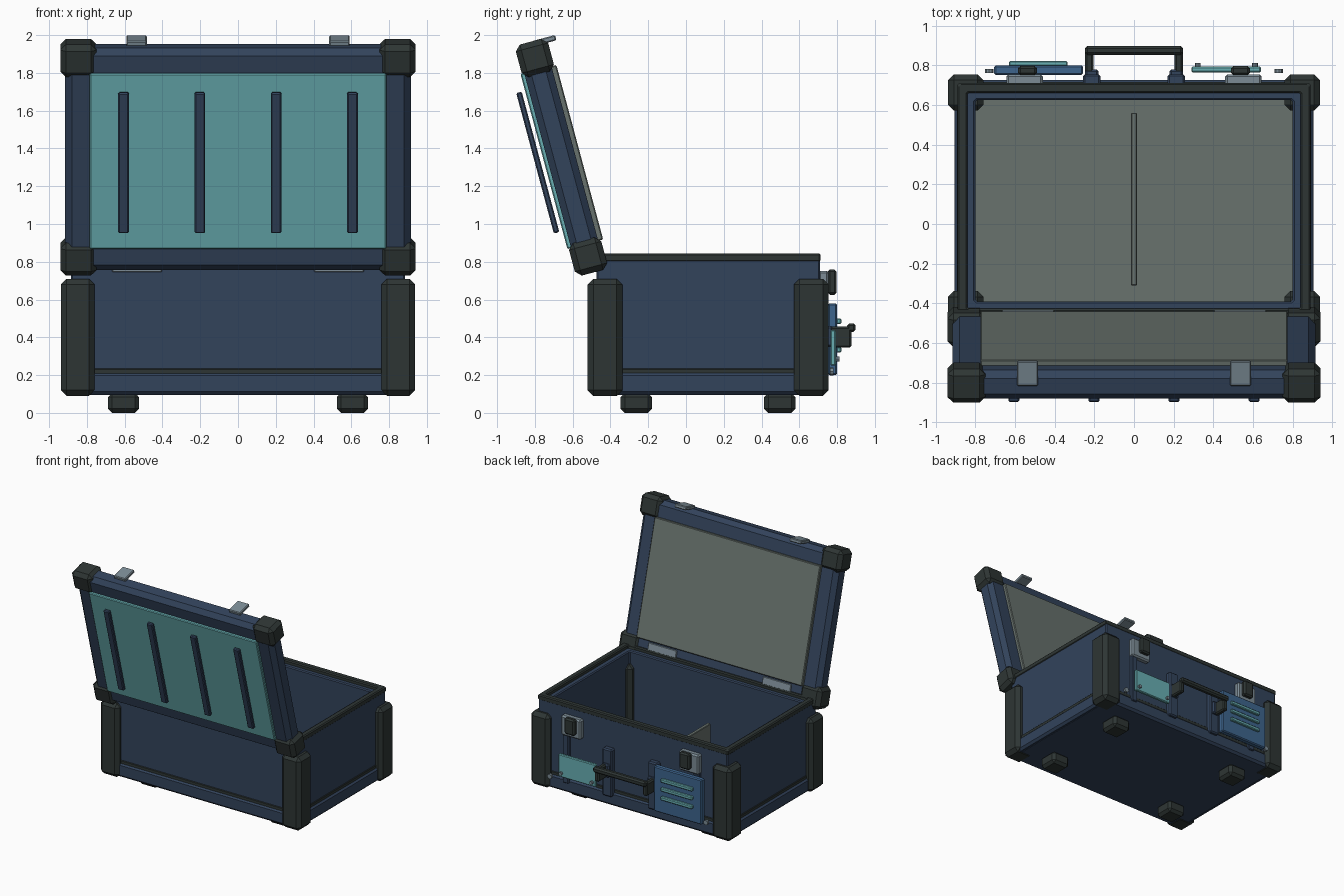
import bpy, bmesh, math
from mathutils import Matrix, Vector

if "Cube" in bpy.data.objects:
    bpy.data.objects.remove(bpy.data.objects["Cube"])


def material(name, r, g, b):
    m = bpy.data.materials.new(name)
    m.diffuse_color = (r, g, b, 1)
    m.use_nodes = True
    m.node_tree.nodes["Principled BSDF"].inputs["Base Color"].default_value = m.diffuse_color
    return m


NAVY = material("navy", 0.032, 0.056, 0.105)
DARK = material("dark_rubber", 0.027, 0.036, 0.034)
TEAL = material("teal", 0.14, 0.43, 0.45)
LINING = material("lining", 0.14, 0.17, 0.155)
BLUE = material("panel_blue", 0.048, 0.13, 0.27)
METAL = material("metal", 0.20, 0.26, 0.30)

YC = 0.117                                             # centre of the base in y
LID = Matrix.Rotation(math.radians(105), 4, 'X')       # lid space: x, along lid, outward


def finish(name, bm, mat, matrix=None):
    bmesh.ops.recalc_face_normals(bm, faces=bm.faces)
    mesh = bpy.data.meshes.new(name)
    bm.to_mesh(mesh)
    bm.free()
    mesh.materials.append(mat)
    ob = bpy.data.objects.new(name, mesh)
    bpy.context.collection.objects.link(ob)
    if matrix is not None:
        ob.matrix_world = matrix
    return ob


def box(name, xr, yr, zr, mat, bevel=0.006, matrix=None):
    """Chamfered box given by its ranges."""
    bm = bmesh.new()
    size = Vector([r[1] - r[0] for r in (xr, yr, zr)])
    mid = Vector([(r[1] + r[0]) / 2 for r in (xr, yr, zr)])
    bmesh.ops.create_cube(bm, size=1,
                          matrix=Matrix.Translation(mid) @ Matrix.Diagonal((*size, 1)))
    if bevel:
        bmesh.ops.bevel(bm, geom=bm.edges[:], offset=min(bevel, min(size) * 0.4),
                        segments=1, affect='EDGES')
    return finish(name, bm, mat, matrix)


def ring(name, hx, hy, wall, z0, z1, mat, bevel=0.008):
    """Rectangular open frame centred on the base."""
    bm = bmesh.new()
    loops = []
    for inset, z in ((0, z0), (0, z1), (wall, z1), (wall, z0)):
        a, b = hx - inset, hy - inset
        loops.append([bm.verts.new((sx * a, YC + sy * b, z))
                      for sx, sy in ((-1, -1), (1, -1), (1, 1), (-1, 1))])
    for i in range(4):
        p, q = loops[i], loops[(i + 1) % 4]
        for j in range(4):
            k = (j + 1) % 4
            bm.faces.new((p[j], p[k], q[k], q[j]))
    if bevel:
        bmesh.ops.bevel(bm, geom=bm.edges[:], offset=bevel, segments=1, affect='EDGES')
    return finish(name, bm, mat)


def screw(name, x, y0, y1, z, r):
    bm = bmesh.new()
    bmesh.ops.create_cone(bm, cap_ends=True, segments=8, radius1=r, radius2=r, depth=y1 - y0,
                          matrix=Matrix.Translation((x, (y0 + y1) / 2, z))
                          @ Matrix.Rotation(math.pi / 2, 4, 'X'))
    return finish(name, bm, METAL)


def span(c, half):
    return (c - half, c + half)


# Base: walls, bottom, skirt, rim, lining
ring("base_walls", 0.885, 0.592, 0.085, 0.10, 0.815, NAVY)
ring("base_skirt", 0.905, 0.61, 0.05, 0.095, 0.215, NAVY, 0.018)
ring("skirt_groove", 0.892, 0.598, 0.03, 0.205, 0.235, DARK, 0.004)
ring("rim_seal", 0.89, 0.594, 0.05, 0.80, 0.845, DARK)
box("base_bottom", (-0.87, 0.87), span(YC, 0.58), (0.095, 0.13), NAVY, 0)
box("floor_lining", (-0.80, 0.80), span(YC, 0.507), (0.12, 0.15), LINING, 0)
box("divider", (-0.015, 0.015), (-0.31, 0.56), (0.15, 0.45), LINING, 0.004)

# Corner guards, feet, inner posts, lid corner caps
for sx in (-1, 1):
    for sy in (-1, 1):
        tag = ("left" if sx < 0 else "right") + ("_front" if sy < 0 else "_back")
        box("corner_guard_" + tag, span(sx * 0.848, 0.089), span(YC + sy * 0.546, 0.092),
            (0.09, 0.71), DARK, 0.03)
        box("foot_" + tag, span(sx * 0.606, 0.083), span(YC + sy * 0.38, 0.083),
            (0.0, 0.105), DARK, 0.022)
        box("inner_post_" + tag, span(sx * 0.785, 0.022), span(YC + sy * 0.492, 0.022),
            (0.14, 0.66), DARK, 0.015)
        box("lid_cap_" + tag, span(sx * 0.845, 0.096), span(1.478 + sy * 0.544, 0.089),
            (0.198, 0.375), DARK, 0.03, LID)

# Lid shell, pad, outer panel and ribs
box("lid_shell", (-0.915, 0.915), (0.872, 2.088), (0.213, 0.362), NAVY, 0.035, LID)
box("lid_pad", (-0.775, 0.775), (1.0, 1.957), (0.186, 0.22), LINING, 0.006, LID)
box("lid_panel", (-0.785, 0.785), (1.0, 1.96), (0.355, 0.382), TEAL, 0.006, LID)
for i in range(4):
    box(f"lid_rib_{i + 1}", span(-0.606 + i * 0.404, 0.028), (1.098, 1.868),
        (0.400, 0.430), NAVY, 0.007, LID)

for s, side in ((-1, "left"), (1, "right")):
    # Hinges and lid tabs
    box("hinge_lid_leaf_" + side, span(s * 0.535, 0.132), (0.88, 0.985), (0.203, 0.22),
        METAL, 0.004, LID)
    box("hinge_base_leaf_" + side, span(s * 0.535, 0.132), (-0.50, -0.465), (0.745, 0.83),
        METAL, 0.004)
    box("lid_tab_" + side, span(s * 0.537, 0.054), (2.083, 2.112), (0.152, 0.28),
        METAL, 0.006, LID)
    # Latches
    box("latch_plate_" + side, span(s * 0.552, 0.092), (0.70, 0.755), (0.585, 0.752), METAL, 0.012)
    box("latch_catch_" + side, span(s * 0.537, 0.048), (0.75, 0.797), (0.625, 0.76), DARK, 0.012)
    # Vertical straps and handle mounts
    box("latch_strap_" + side, span(s * 0.61, 0.028), (0.70, 0.74), (0.18, 0.60), NAVY)
    box("handle_strap_" + side, span(s * 0.213, 0.044), (0.70, 0.755), (0.18, 0.58), NAVY, 0.01)
    box("handle_mount_" + side, span(s * 0.213, 0.035), (0.745, 0.778), (0.35, 0.46), NAVY, 0.01)
    box("handle_arm_" + side, span(s * 0.226, 0.021), (0.76, 0.875), (0.345, 0.457), DARK, 0.01)
    screw("side_screw_" + side, s * 0.73, 0.762, 0.782, 0.22, 0.021)
box("handle_grip", (-0.247, 0.247), (0.852, 0.898), (0.428, 0.474), DARK, 0.012)

# Vent plate with louvres
box("vent_plate", (-0.705, -0.257), (0.752, 0.80), (0.20, 0.58), BLUE, 0.008)
for i in range(3):
    box(f"vent_louvre_{i + 1}", (-0.63, -0.335), (0.795, 0.822), span(0.485 - i * 0.075, 0.015), TEAL)

# Teal plate with screws
box("label_plate", (0.29, 0.64), (0.765, 0.793), (0.25, 0.44), TEAL)
for i, x in enumerate((0.322, 0.61)):
    screw(f"plate_screw_{i + 1}", x, 0.785, 0.812, 0.285, 0.014)
